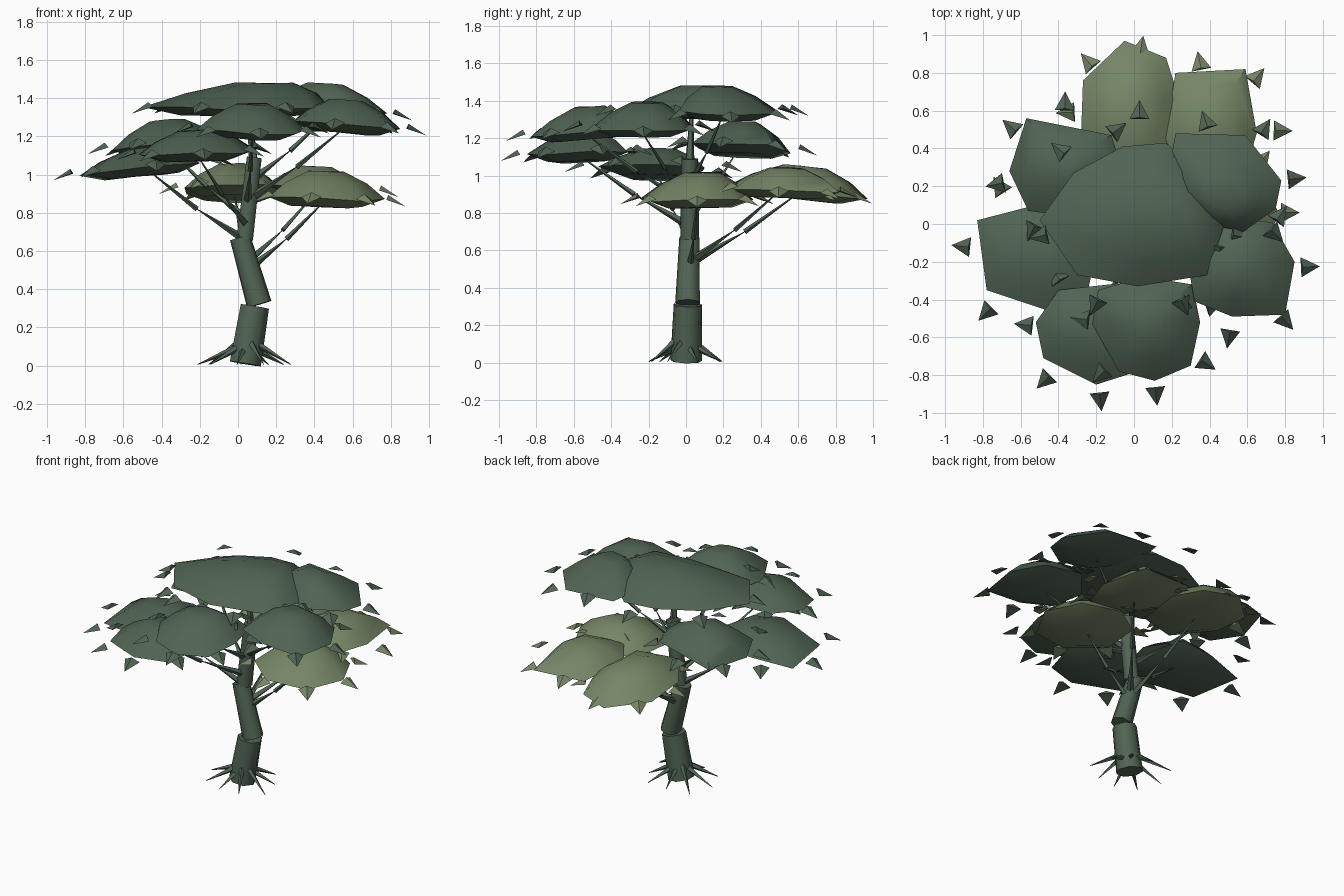
import bpy, bmesh, math, random
from math import cos, sin, radians
from mathutils import Vector

random.seed(4)
cube = bpy.data.objects.get("Cube")
if cube:
    bpy.data.objects.remove(cube)


def material(name, rgb):
    m = bpy.data.materials.new(name)
    m.use_nodes = True
    col = (*rgb, 1)
    m.diffuse_color = col
    node = next(n for n in m.node_tree.nodes if n.type == "BSDF_PRINCIPLED")
    node.inputs["Base Color"].default_value = col
    node.inputs["Roughness"].default_value = 0.9
    return m


dark_green = material("dark_green", (0.082, 0.128, 0.088))
light_green = material("light_green", (0.178, 0.236, 0.133))


def finish(bm, name, mat, smooth=None):
    bmesh.ops.recalc_face_normals(bm, faces=bm.faces[:])
    me = bpy.data.meshes.new(name)
    bm.to_mesh(me)
    bm.free()
    me.materials.append(mat)
    ob = bpy.data.objects.new(name, me)
    bpy.context.collection.objects.link(ob)
    if smooth:
        bpy.ops.object.select_all(action="DESELECT")
        ob.select_set(True)
        bpy.context.view_layer.objects.active = ob
        bpy.ops.object.shade_smooth_by_angle(angle=radians(smooth))


def loft(bm, rings):
    """Skin a list of closed point rings and cap both ends."""
    loops = [[bm.verts.new(p) for p in ring] for ring in rings]
    for a, b in zip(loops, loops[1:]):
        for i in range(len(a)):
            j = (i + 1) % len(a)
            bm.faces.new((a[i], a[j], b[j], b[i]))
    bm.faces.new(loops[0])
    bm.faces.new(loops[-1])


def limb(bm, start, end, r0, r1, sides):
    """Tapered prism between two points."""
    start, end = Vector(start), Vector(end)
    rot = (end - start).to_track_quat("Z", "Y")
    rings = []
    for p, r in ((start, r0), (end, r1)):
        rings.append([p + rot @ Vector((r * cos(t), r * sin(t), 0))
                      for t in (math.tau * k / sides for k in range(sides))])
    loft(bm, rings)


# Trunk: crooked sections that do not quite meet
bm = bmesh.new()
limb(bm, (0.035, 0, 0.01), (0.085, 0.01, 0.31), 0.086, 0.078, 7)
limb(bm, (0.11, 0.01, 0.32), (0.01, 0.02, 0.67), 0.068, 0.056, 7)
limb(bm, (0.035, 0.02, 0.66), (0.085, 0.02, 1.09), 0.05, 0.045, 6)
limb(bm, (0.08, 0.02, 1.08), (0.06, 0.03, 1.34), 0.025, 0.01, 5)
finish(bm, "trunk", dark_green, 60)

# Roots: thin spikes fanning out on the ground
bm = bmesh.new()
for k in range(9):
    a = math.tau * k / 9 + 0.3
    reach = random.uniform(0.19, 0.27)
    limb(bm, (0.04 + 0.05 * cos(a), 0.05 * sin(a), random.uniform(0.08, 0.13)),
         (0.04 + reach * cos(a), reach * sin(a), 0.006), 0.02, 0.002, 4)
finish(bm, "roots", dark_green)

branches = bmesh.new()
# Lens-shaped cross-section: outline scale, height share, sag
LENS = [(0.62, 0.0, 0.035), (1.0, 0.04, 0.0), (0.7, 0.58, 0.0), (0.31, 1.0, 0.0)]


def clump(name, outline, z, height, angle, tilt, crest, mat):
    """Lens of foliage over a plan outline, sinking toward its outward angle."""
    n = len(outline)
    c = Vector((sum(p[0] for p in outline) / n, sum(p[1] for p in outline) / n))
    out = Vector((cos(radians(angle)), sin(radians(angle))))
    lift = [random.uniform(-0.08, 0.08) * height for _ in outline]
    rings = []
    for f, h, sag in LENS:
        ring = []
        for p, up in zip(outline, lift):
            q = (Vector(p) - c) * f
            level = z + h * height - sag + f * up - tilt * q.dot(out)
            if h > 0.1:
                q += Vector(crest) * h  # the crest sits off centre
            ring.append((c.x + q.x, c.y + q.y, level))
        rings.append(ring)
    bm = bmesh.new()
    loft(bm, rings)
    finish(bm, name, mat, 48)
    return Vector((c.x, c.y, z))


def leaves(name, c, angle, tilt, tip, count, mat):
    """Folded triangular leaves pointing away from a clump."""
    step = 360 / 7
    bm = bmesh.new()
    for k in range(count):
        side = (k + 1) // 2 * (1 if k % 2 else -1)
        a = radians(angle + step * side)
        d, s = Vector((cos(a), sin(a), 0)), Vector((-sin(a), cos(a), 0))
        drop = tilt * 0.4 * cos(radians(step * side))
        base = c + d * (tip - 0.1) - Vector((0, 0, drop))
        p = [base + s * 0.053 + Vector((0, 0, 0.015)),
             base - s * 0.053 + Vector((0, 0, 0.015)),
             base + d * 0.1 - Vector((0, 0, 0.02)),
             base + d * 0.01 + Vector((0, 0, 0.04))]
        v = [bm.verts.new(q) for q in p]
        for tri in ((0, 2, 3), (2, 1, 3), (1, 0, 3), (0, 1, 2)):
            bm.faces.new([v[i] for i in tri])
    finish(bm, name + "_leaves", mat)


def branch(goal):
    """Two pointed pieces, each starting thick, from trunk to clump."""
    foot = Vector((0.05, 0.02, max(0.5, goal.z - 0.38)))
    joint = foot.lerp(goal, 0.5) - Vector((0, 0, 0.02))
    limb(branches, foot, joint, 0.024, 0.002, 4)
    limb(branches, joint, goal, 0.014, 0.002, 4)


def foliage(name, outline, z, height, angle, tilt, tip=0.42, count=7,
            crest=(0, 0.03), mat=dark_green):
    c = clump(name, outline, z, height, angle, tilt, crest, mat)
    leaves(name, c, angle, tilt, tip, count, mat)
    if name != "crown_top":
        branch(c)


# Upper dark crowns
foliage("crown_top", [(0.48, 0.0), (0.38, 0.24), (0.17, 0.43), (-0.06, 0.41), (-0.32, 0.27),
                      (-0.5, 0.02), (-0.3, -0.27), (0.02, -0.33), (0.39, -0.27)],
        1.34, 0.14, 90, 0, tip=0.6, crest=(0.12, 0.02))
foliage("crown_back_left", [(0.78, 0.23), (0.59, 0.47), (0.22, 0.48), (0.17, 0.2),
                            (0.38, 0.0), (0.58, -0.04), (0.75, 0.08)],
        1.335, 0.14, 6, 0.08, crest=(-0.03, -0.04))
foliage("crown_left", [(0.85, -0.2), (0.73, 0.01), (0.45, 0.03), (0.28, -0.18),
                       (0.32, -0.41), (0.52, -0.49), (0.8, -0.48)], 1.25, 0.14, 3, 0.06)
foliage("crown_front", [(0.35, -0.52), (0.31, -0.32), (0.05, -0.28), (-0.19, -0.35),
                        (-0.22, -0.53), (-0.08, -0.78), (0.11, -0.83), (0.3, -0.75)],
        1.23, 0.14, -84, 0.06)
# Middle dark crowns
foliage("crown_front_right", [(0.09, -0.5), (-0.04, -0.31), (-0.4, -0.35), (-0.52, -0.52),
                              (-0.48, -0.71), (-0.2, -0.85), (0.02, -0.78)],
        1.11, 0.12, -135, 0.05)
foliage("crown_right", [(-0.2, -0.15), (-0.32, 0.1), (-0.56, 0.09), (-0.83, 0.02),
                        (-0.78, -0.35), (-0.42, -0.47), (-0.25, -0.38)],
        1.03, 0.11, 174, 0.1, tip=0.49)
foliage("crown_back_right", [(-0.06, 0.28), (-0.12, 0.47), (-0.57, 0.56), (-0.66, 0.28),
                             (-0.56, 0.07), (-0.28, 0.03)], 1.145, 0.14, 140, 0.07)
# Low light crowns
foliage("low_crown_back", [(0.24, 0.66), (0.17, 0.88), (-0.05, 0.97), (-0.27, 0.76),
                           (-0.28, 0.48), (-0.1, 0.22), (0.15, 0.28)],
        0.91, 0.14, 80, 0.1, tip=0.395, mat=light_green)
foliage("low_crown_back_left", [(0.65, 0.48), (0.59, 0.82), (0.22, 0.8), (0.16, 0.45),
                                (0.32, 0.22), (0.58, 0.25)],
        0.92, 0.12, 50, 0.07, mat=light_green)
foliage("low_crown_left", [(0.77, 0.05), (0.66, 0.28), (0.4, 0.36), (0.18, 0.2),
                           (0.16, -0.05), (0.38, -0.24), (0.65, -0.18)],
        0.865, 0.15, 0, 0.03, mat=light_green)

finish(branches, "branches", dark_green)
